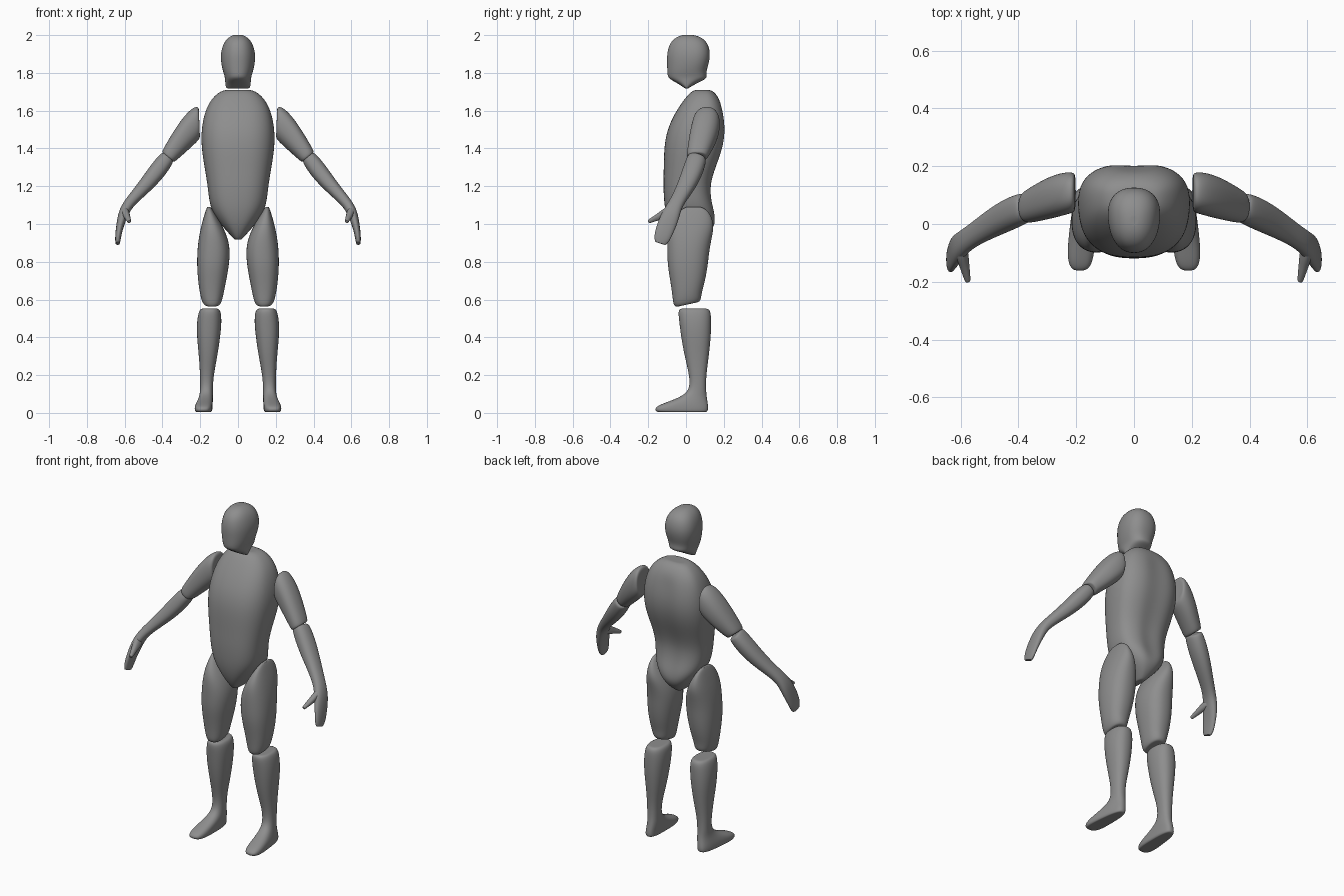
import bpy, bmesh, math
from mathutils import Vector

SEG = 24
grey = bpy.data.materials.new("dark_grey")
grey.diffuse_color = (.27, .27, .27, 1)


def oval(center, u, v, power=2.3, taper=0.0, shear=0.0):
    """Super-ellipse ring spanned by half-axes u and v; taper widens u toward +v."""
    pts = []
    for i in range(SEG):
        a = 2 * math.pi * i / SEG
        c, s = math.cos(a), math.sin(a)
        c = math.copysign(abs(c) ** (2 / power), c)
        s = math.copysign(abs(s) ** (2 / power), s)
        pts.append(center + u * (c * (1 + taper * s) + shear * s) + v * s)
    return pts


def slab(z, x0, x1, y0, y1, taper=0.0, shear=0.0, slope=0.0, power=2.3):
    """Horizontal ring from its x and y limits; slope lifts the back."""
    c = Vector(((x0 + x1) / 2, (y0 + y1) / 2, z))
    ry = (y1 - y0) / 2
    return oval(c, Vector(((x1 - x0) / 2, 0, 0)), Vector((0, ry, slope * ry)),
                power, taper, shear)


def tube(path):
    """Rings square to a path of (x, y, z, side radius, depth radius)."""
    p = [Vector(q[:3]) for q in path]
    rings = []
    for i, q in enumerate(path):
        t = (p[min(i + 1, len(p) - 1)] - p[max(i - 1, 0)]).normalized()
        u = Vector((0, 1, 0)).cross(t).normalized()
        v = t.cross(u).normalized()
        rings.append(oval(p[i], u * q[3], v * q[4]))
    return rings


def loft(name, lofts, mirror=True):
    """Skin each list of rings, close the ends, mirror and smooth."""
    bm = bmesh.new()
    for rings in lofts:
        ends = []
        for r in (rings[0], rings[-1]):
            c = sum(r, Vector()) / SEG
            ends.append([c + (p - c) * 0.8 for p in r])
        rings = [ends[0]] + rings + [ends[1]]
        vs = [[bm.verts.new(p) for p in r] for r in rings]
        for a, b in zip(vs, vs[1:]):
            for i in range(SEG):
                j = (i + 1) % SEG
                bm.faces.new((a[i], a[j], b[j], b[i]))
        bm.faces.new(vs[0])
        bm.faces.new(vs[-1])
    bmesh.ops.recalc_face_normals(bm, faces=bm.faces)
    for f in bm.faces:
        f.smooth = True
    me = bpy.data.meshes.new(name)
    bm.to_mesh(me)
    bm.free()
    me.materials.append(grey)
    ob = bpy.data.objects.new(name, me)
    bpy.context.collection.objects.link(ob)
    if mirror:
        m = ob.modifiers.new("Mirror", 'MIRROR')
        m.use_mirror_merge = False
    sub = ob.modifiers.new("Smooth", 'SUBSURF')
    sub.levels = sub.render_levels = 2
    return ob


# Head with sloping neck cut: z, half width, front, back, taper
head = [(2.001, .016, -.008, .03, 0), (1.997, .035, -.034, .06, .03),
        (1.98, .06, -.066, .095, .06), (1.95, .08, -.09, .119, .12),
        (1.90, .092, -.102, .13, .13), (1.85, .089, -.101, .122, .12),
        (1.81, .08, -.1, .108, .1), (1.785, .072, -.098, .11, .08),
        (1.768, .069, -.09, .109, .06), (1.745, .068, -.045, .056, 0),
        (1.718, .064, -.006, .012, 0)]
loft("head", [[slab(z, -w, w, a, b, t) for z, w, a, b, t in head]], False)

# Torso with a shallow spine groove
torso = [(1.71, .065, .05, .125), (1.70, .1, .025, .15), (1.66, .143, -.01, .18),
         (1.60, .174, -.052, .2), (1.52, .192, -.093, .213), (1.44, .196, -.113, .209),
         (1.36, .188, -.118, .187), (1.28, .174, -.119, .155), (1.20, .161, -.121, .133),
         (1.12, .153, -.117, .14), (1.06, .135, -.109, .158), (1.0, .094, -.093, .158),
         (.952, .05, -.07, .125), (.918, .02, -.045, .08)]
rings = []
for z, w, a, b in torso:
    ring = slab(z, -w, w, a, b, .06, power=2.6)
    for p in ring:
        if p.y > (a + b) / 2:
            p.y -= .012 * math.exp(-(p.x / .03) ** 2) * (1.0 < z < 1.65)
    rings.append(ring)
loft("torso", [rings], False)

# Thighs, pointed at the outer hip and cut on a slant at the knee
thigh = [(1.09, .145, .163, .0, .08), (1.07, .13, .172, -.04, .122),
         (1.0, .087, .193, -.09, .152), (.93, .054, .208, -.1, .138),
         (.86, .041, .216, -.1, .124), (.78, .047, .218, -.098, .116),
         (.70, .062, .212, -.084, .102), (.63, .076, .202, -.072, .084, 0, 0, .12),
         (.588, .086, .19, -.068, .08, 0, 0, .2),
         (.574, .097, .178, -.054, .07, 0, 0, .22)]
loft("thighs", [[slab(*t) for t in thigh]])

# Lower legs sliced level down into the feet, toes turned slightly outward
shin = [(.552, .105, .195, -.03, .115), (.54, .09, .208, -.043, .132),
        (.48, .086, .219, -.036, .134), (.40, .094, .218, -.026, .132),
        (.30, .109, .207, -.008, .121), (.20, .129, .201, .018, .107),
        (.13, .133, .2, .02, .106), (.095, .133, .203, -.01, .109, 0, -.1),
        (.068, .133, .212, -.07, .113, -.06, -.15, 0, 2.5),
        (.048, .134, .22, -.127, .116, -.14, -.18, 0, 2.8),
        (.03, .135, .224, -.163, .118, -.18, -.18, 0, 3),
        (.012, .136, .224, -.164, .117, -.18, -.18, 0, 3),
        (.004, .142, .218, -.152, .11, -.18, -.18, 0, 3)]
loft("lower_legs_and_feet", [[slab(*s) for s in shin]])

# Upper arms: inner x,z / outer x,z / front and back y
upper = [(.204, 1.48, .206, 1.605, .055, .165), (.198, 1.455, .214, 1.628, .04, .18),
         (.226, 1.426, .258, 1.604, .03, .18), (.27, 1.386, .316, 1.532, .017, .164),
         (.315, 1.346, .373, 1.438, .007, .133), (.334, 1.33, .4, 1.39, .003, .117),
         (.345, 1.33, .401, 1.379, .012, .108)]
rings = []
for ax, az, bx, bz, y0, y1 in upper:
    a, b, y = Vector((ax, 0, az)), Vector((bx, 0, bz)), (y0 + y1) / 2
    rings.append(oval((a + b) / 2 + Vector((0, y, 0)), (b - a) / 2,
                      Vector((0, (y1 - y0) / 2, 0))))
loft("upper_arms", [rings])

# Forearms tapering into flat mitten hands, plus a thumb
forearm = [(.373, .06, 1.352, .036, .045), (.381, .056, 1.343, .043, .053),
           (.425, .037, 1.283, .047, .055), (.48, .008, 1.215, .041, .05),
           (.54, -.028, 1.15, .032, .041), (.585, -.058, 1.1, .028, .039),
           (.607, -.078, 1.055, .027, .047), (.62, -.096, 1.01, .022, .05),
           (.63, -.114, .965, .018, .048), (.636, -.128, .922, .015, .043),
           (.637, -.136, .897, .012, .03)]
thumb = [(.602, -.06, 1.08, .018, .028), (.596, -.1, 1.06, .021, .03),
         (.588, -.14, 1.04, .017, .019), (.58, -.175, 1.024, .013, .013),
         (.575, -.199, 1.012, .009, .009)]
loft("forearms_and_hands", [tube(forearm), tube(thumb)])
